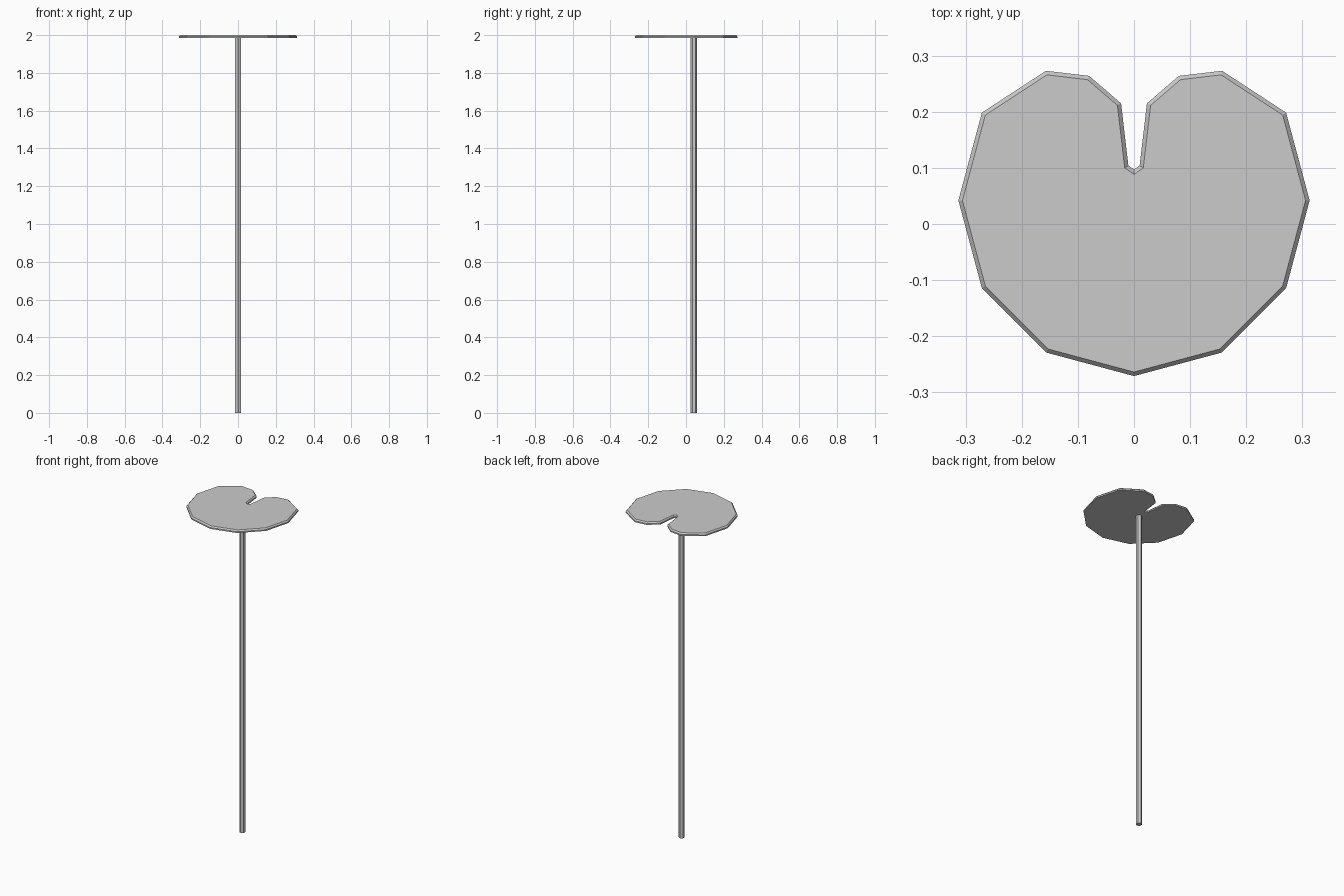
import bpy
import bmesh
import math
from mathutils import Vector

cube = bpy.data.objects.get("Cube")
if cube:
    bpy.data.objects.remove(cube, do_unlink=True)

CENTRE_Y = 0.042
RADIUS = 0.313
BOTTOM, SHOULDER, TOP = 1.984, 1.992, 2.0
BEVEL = 0.007

grey = bpy.data.materials.new("plain grey")
grey.use_nodes = True
colour = (0.6, 0.6, 0.6, 1)
grey.diffuse_color = colour
grey.node_tree.nodes["Principled BSDF"].inputs["Base Color"].default_value = colour


def add_object(name, bm):
    bmesh.ops.recalc_face_normals(bm, faces=bm.faces)
    mesh = bpy.data.meshes.new(name)
    bm.to_mesh(mesh)
    bm.free()
    mesh.materials.append(grey)
    obj = bpy.data.objects.new(name, mesh)
    bpy.context.collection.objects.link(obj)
    return obj


def inset_outline(points, width):
    """Move every edge of a counter-clockwise outline inwards by width."""
    result = []
    for i, p in enumerate(points):
        before = (p - points[i - 1]).normalized()
        after = (points[(i + 1) % len(points)] - p).normalized()
        n1 = Vector((-before.y, before.x))
        n2 = Vector((-after.y, after.x))
        result.append(p + (n1 + n2) * width / (1 + n1.dot(n2)))
    return result


# Leaf outline: five corners of a regular twelve-sided disc, then lobe and notch
half = [Vector((RADIUS * math.sin(math.radians(a)),
                CENTRE_Y - RADIUS * math.cos(math.radians(a))))
        for a in range(0, 121, 30)]
half += [Vector(p) for p in ((0.157, 0.273), (0.08, 0.264), (0.023, 0.215),
                             (0.010, 0.104), (0, 0.097))]
outline = half + [Vector((-p.x, p.y)) for p in reversed(half[1:-1])]

# Leaf pad: upright rim, sloping bevel and flat top
bm = bmesh.new()
layers = ((outline, BOTTOM), (outline, SHOULDER),
          (inset_outline(outline, BEVEL), TOP))
rings = [[bm.verts.new((p.x, p.y, z)) for p in pts] for pts, z in layers]
for low, high in zip(rings, rings[1:]):
    for i in range(len(low)):
        j = (i + 1) % len(low)
        bm.faces.new((low[i], low[j], high[j], high[i]))
bm.faces.new(rings[-1])
bm.faces.new(rings[0][::-1])
add_object("leaf_pad", bm)

# Stem: six-sided rod with corners to the front and back
bm = bmesh.new()
bmesh.ops.create_cone(bm, cap_ends=True, segments=6, radius1=0.017,
                      radius2=0.017, depth=BOTTOM)
stem = add_object("stem", bm)
low_corner = max(stem.data.vertices, key=lambda v: v.co.y).co
if abs(low_corner.x) > 0.001:
    stem.rotation_euler.z = math.radians(30)
stem.location = (0, CENTRE_Y, BOTTOM / 2)
